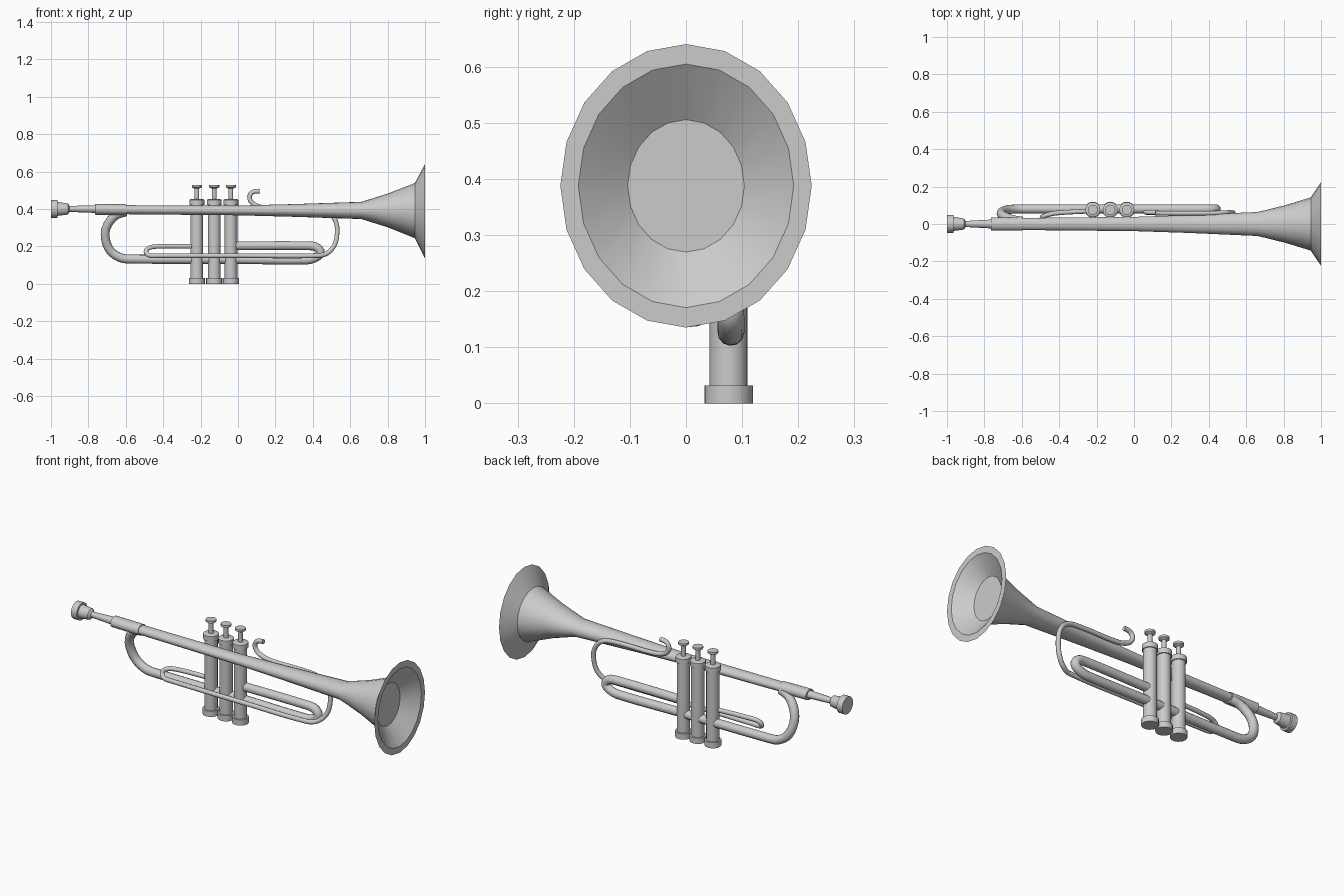
import bpy, bmesh, math
from mathutils import Vector

if "Cube" in bpy.data.objects:
    bpy.data.objects.remove(bpy.data.objects["Cube"])


def finish(name, bm, angle=35):
    bmesh.ops.recalc_face_normals(bm, faces=bm.faces)
    me = bpy.data.meshes.new(name)
    bm.to_mesh(me)
    bm.free()
    ob = bpy.data.objects.new(name, me)
    bpy.context.collection.objects.link(ob)
    bpy.ops.object.select_all(action='DESELECT')
    ob.select_set(True)
    bpy.context.view_layer.objects.active = ob
    bpy.ops.object.shade_smooth_by_angle(angle=math.radians(angle))
    return ob


def skin(name, loops, angle=35):
    """Bridge a list of closed point loops and cap both ends."""
    bm = bmesh.new()
    rings = [[bm.verts.new(p) for p in loop] for loop in loops]
    n = len(rings[0])
    for a, b in zip(rings, rings[1:]):
        for i in range(n):
            j = (i + 1) % n
            bm.faces.new((a[i], a[j], b[j], b[i]))
    bm.faces.new(rings[0])
    bm.faces.new(rings[-1])
    return finish(name, bm, angle)


def horn(name, profile, n=20):
    """Elliptical lathe along x: (x, y radius, z radius, centre z)."""
    return skin(name, [[(x, ry * math.sin(2 * math.pi * i / n),
                         zc + rz * math.cos(2 * math.pi * i / n))
                        for i in range(n)] for x, ry, rz, zc in profile])


def upright(name, x, y, profile, n=20):
    """Lathe along z: (radius, z)."""
    return skin(name, [[(x + r * math.cos(2 * math.pi * i / n),
                         y + r * math.sin(2 * math.pi * i / n), z)
                        for i in range(n)] for r, z in profile])


def pipe(name, pts, r, n=10, steps=4):
    """Round tube swept along a smooth path through the points."""
    p = [Vector(v) for v in pts]
    p = [2 * p[0] - p[1]] + p + [2 * p[-1] - p[-2]]
    path = []
    for a, b, c, d in zip(p, p[1:], p[2:], p[3:]):
        m0 = (c - a).normalized() * (c - b).length
        m1 = (d - b).normalized() * (c - b).length
        for k in range(steps):
            t = k / steps
            path.append((2*t**3 - 3*t**2 + 1) * b + (t**3 - 2*t**2 + t) * m0
                        + (3*t**2 - 2*t**3) * c + (t**3 - t**2) * m1)
    path.append(p[-2])
    loops, side = [], Vector((0, 1, 0))
    for i, q in enumerate(path):
        tan = (path[min(i + 1, len(path) - 1)] - path[max(i - 1, 0)]).normalized()
        side = (side - tan * side.dot(tan)).normalized()
        up = tan.cross(side)
        loops.append([q + r * (math.cos(2 * math.pi * k / n) * side
                               + math.sin(2 * math.pi * k / n) * up) for k in range(n)])
    return skin(name, loops, 60)


# Mouthpiece and receiver sleeve
horn("mouthpiece", [(-1, .048, .048, .4), (-.965, .048, .048, .4), (-.965, .037, .037, .4),
                    (-.91, .030, .030, .4), (-.90, .016, .016, .4), (-.74, .025, .021, .399)])
horn("receiver_sleeve", [(-.765, .036, .029, .398), (-.595, .036, .029, .396)])

# Main tube flaring into the bell, with its lip and inner throat
horn("bell", [(-.62, .032, .024, .396), (0, .038, .026, .392), (.3, .048, .034, .392),
              (.66, .064, .046, .392), (.8, .098, .09, .392), (.945, .142, .147, .391),
              (1, .224, .2525, .3875), (1, .192, .217, .3875), (.93, .104, .118, .3875)])

# Three valves with caps, stems and finger buttons
VY = .076
for i, x in enumerate((-.22, -.127, -.038), 1):
    upright(f"valve_{i}", x, VY,
            [(.043, 0), (.043, .032), (.034, .032), (.034, .42), (.040, .42), (.040, .448),
             (.034, .452), (.012, .452), (.012, .508), (.027, .516), (.027, .528)])

# Tuning pipe: down from the sleeve, through the valves and back in a slide
pipe("tuning_pipe", [(-.60, .015, .385), (-.655, .025, .365), (-.70, .045, .31),
                     (-.71, .06, .25), (-.685, .075, .18), (-.63, .08, .14), (-.57, .08, .132),
                     (0, .08, .130), (.36, .08, .127), (.41, .08, .138), (.44, .08, .165),
                     (.42, .08, .195), (.37, .08, .203), (-.03, .08, .203)], .024, 12)

# Thin slide: loops left, passes in front of the valves, rises to the bell, ends in a hook
pipe("slide_and_hook", [(-.22, .07, .200), (-.42, .058, .200), (-.475, .045, .192),
                        (-.492, .035, .172), (-.475, .022, .152), (-.42, .016, .150),
                        (0, .012, .150), (.42, .012, .150), (.475, .03, .162),
                        (.515, .048, .205), (.53, .058, .27), (.522, .062, .335),
                        (.48, .06, .385), (.40, .058, .402), (.16, .058, .405),
                        (.09, .06, .422), (.062, .062, .455), (.075, .062, .488),
                        (.115, .062, .496)], .0125)
